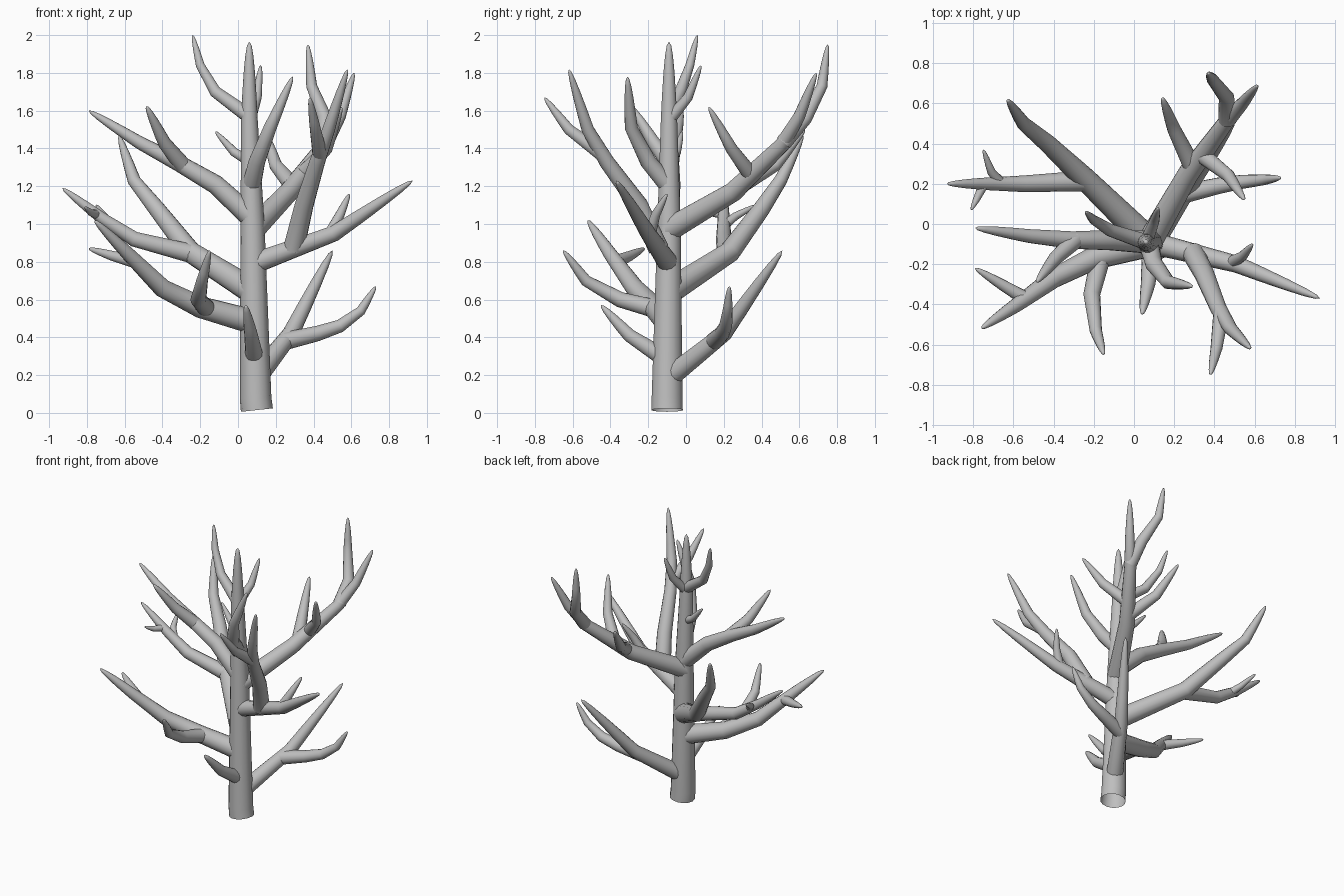
import bpy
import bmesh
from math import cos, sin, tau
from mathutils import Vector

SIDES = 14

if "Cube" in bpy.data.objects:
    bpy.data.objects.remove(bpy.data.objects["Cube"], do_unlink=True)

bark = bpy.data.materials.new("grey_bark")
bark.use_nodes = True
bark_colour = (0.52, 0.52, 0.52, 1)
bark.diffuse_color = bark_colour
bark.node_tree.nodes["Principled BSDF"].inputs["Base Color"].default_value = bark_colour


def point_at_height(path, height):
    """Point on a rising path where it reaches the given height."""
    for low, high in zip(path, path[1:]):
        if low.z <= height <= high.z:
            return low.lerp(high, (height - low.z) / (high.z - low.z))
    return path[0].copy()


def add_limb(name, path, radius, taper):
    """Open-ended tapering tube along a path, ending in a rounded point."""
    # Extra rings near the end shape the tip
    last, tip = path[-2], path[-1]
    rings = path[:-1] + [last.lerp(tip, f) for f in (0.3, 0.6, 0.82, 0.95, 1)]
    lengths = [0]
    for a, b in zip(rings, rings[1:]):
        lengths.append(lengths[-1] + (b - a).length)

    bm = bmesh.new()
    loops = []
    previous = None
    side = Vector((1, 0, 0))
    for i, centre in enumerate(rings[:-1]):
        ahead = (rings[i + 1] - centre).normalized()
        tangent = ahead if previous is None else (ahead + previous).normalized()
        previous = ahead
        # Carry the side vector along the path so the tube does not twist
        if abs(side.dot(tangent)) > 0.95:
            side = Vector((0, 1, 0))
        side = (side - tangent * side.dot(tangent)).normalized()
        other = tangent.cross(side)
        width = radius * (1 - lengths[i] / lengths[-1]) ** taper
        loops.append([
            bm.verts.new(centre + width * (side * cos(tau * k / SIDES) + other * sin(tau * k / SIDES)))
            for k in range(SIDES)
        ])
    point = bm.verts.new(tip)
    for lower, upper in zip(loops, loops[1:]):
        for k in range(SIDES):
            n = (k + 1) % SIDES
            bm.faces.new((lower[k], lower[n], upper[n], upper[k]))
    for k in range(SIDES):
        bm.faces.new((loops[-1][k], loops[-1][(k + 1) % SIDES], point))

    mesh = bpy.data.meshes.new(name)
    bm.to_mesh(mesh)
    bm.free()
    mesh.materials.append(bark)
    limb = bpy.data.objects.new(name, mesh)
    bpy.context.scene.collection.objects.link(limb)
    bpy.ops.object.select_all(action="DESELECT")
    limb.select_set(True)
    bpy.context.view_layer.objects.active = limb
    bpy.ops.object.shade_smooth_by_angle(angle=1.2)


def grow(name, parent, height, radius, *points):
    """Limb that starts inside its parent at a height and follows points."""
    path = [point_at_height(parent, height)] + [Vector(p) for p in points]
    add_limb(name, path, radius, taper=0.44)
    return path


# Trunk
trunk = [Vector(p) for p in ((.1, -.1, .015), (.093, -.1, .08), (.077, -.09, 1), (.06, -.09, 1.55), (.06, -.09, 1.965))]
add_limb("trunk", trunk, radius=0.085, taper=0.42)

# Lowest limbs
grow("low_front_branch", trunk, .28, .05, (.07, -.3, .41), (.04, -.45, .57))
low_back_branch = grow("low_back_right_branch", trunk, .18, .057, (.28, .2, .42), (.5, .51, .86))
grow("low_back_right_twig", low_back_branch, .38, .048, (.42, .19, .42), (.54, .21, .46), (.65, .22, .54), (.73, .23, .67))

# Front left limb and its twigs
front_left_branch = grow("front_left_branch", trunk, .48, .067, (-.2, -.17, .56), (-.4, -.27, .66), (-.58, -.4, .84), (-.76, -.52, 1.02))
grow("front_left_outer_twig", front_left_branch, .8, .036, (-.66, -.3, .83), (-.79, -.22, .87))
grow("front_left_inner_twig", front_left_branch, .55, .05, (-.21, -.35, .6), (-.19, -.53, .7), (-.15, -.65, .86))

# Back left limb, its side branch and two small twigs
back_left_branch = grow("back_left_branch", trunk, .64, .07, (-.25, .23, .85), (-.43, .4, 1.08), (-.55, .5, 1.23), (-.63, .62, 1.47))
left_side_branch = grow("left_side_branch", back_left_branch, .84, .052, (-.55, .2, .92), (-.72, .2, 1.03), (-.93, .2, 1.19))
grow("left_side_back_twig", left_side_branch, .99, .027, (-.71, .26, 1.04), (-.75, .37, 1.1))
grow("left_side_front_twig", left_side_branch, 1.05, .025, (-.78, .13, 1.06), (-.81, .07, 1.09))

# Right limb, its twig and the tall front branch rising from it
right_branch = grow("right_branch", trunk, .79, .056, (.51, -.2, .95), (.925, -.37, 1.23))
grow("right_twig", right_branch, .94, .033, (.54, -.16, 1.05), (.59, -.1, 1.16))
tall_front_branch = grow("tall_front_right_branch", right_branch, .87, .056, (.35, -.25, 1.1), (.42, -.42, 1.33), (.48, -.52, 1.5), (.58, -.62, 1.82))
grow("tall_front_right_twig", tall_front_branch, 1.37, .04, (.41, -.62, 1.5), (.38, -.75, 1.67))

# Tall back right limb and its twigs
tall_back_branch = grow("tall_back_right_branch", trunk, .97, .064, (.27, .25, 1.17), (.46, .51, 1.42), (.54, .6, 1.57), (.615, .69, 1.8))
grow("tall_back_upper_twig", tall_back_branch, 1.43, .045, (.46, .63, 1.56), (.39, .72, 1.73), (.37, .75, 1.95))
grow("tall_back_left_twig", tall_back_branch, 1.2, .046, (.2, .47, 1.31), (.14, .63, 1.5))
grow("tall_back_front_twig", tall_back_branch, 1.26, .042, (.47, .24, 1.4), (.55, .12, 1.62))

# Upper left limb and its twig
upper_left_branch = grow("upper_left_branch", trunk, 1.03, .058, (-.12, -.08, 1.21), (-.31, -.08, 1.32), (-.52, -.06, 1.43), (-.79, -.02, 1.6))
grow("upper_left_twig", upper_left_branch, 1.31, .045, (-.39, -.17, 1.43), (-.485, -.29, 1.625))

# Crown branches near the top of the trunk
grow("crown_front_branch", trunk, 1.2, .05, (.1, -.2, 1.33), (.17, -.29, 1.51), (.29, -.31, 1.78))
grow("crown_left_twig", trunk, 1.33, .03, (-.02, -.05, 1.38), (-.12, -.02, 1.49))
grow("crown_left_branch", trunk, 1.57, .04, (-.12, -.03, 1.7), (-.2, .02, 1.84), (-.24, .06, 2))
grow("crown_back_branch", trunk, 1.55, .034, (.1, .01, 1.67), (.12, .08, 1.84))
